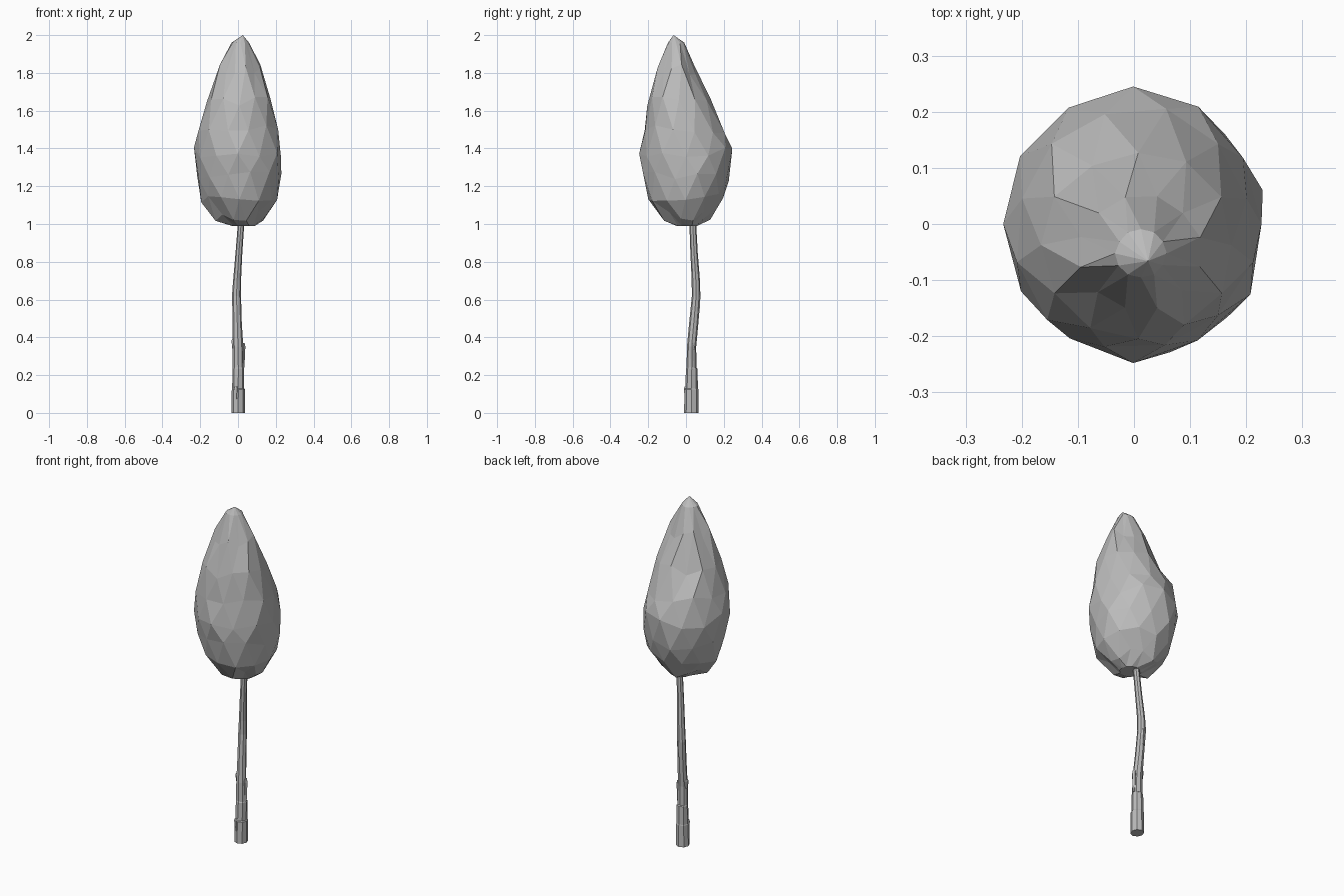
import bpy, bmesh, math, random
from mathutils import Vector

random.seed(4)
cube = bpy.data.objects.get("Cube")
if cube:
    bpy.data.objects.remove(cube, do_unlink=True)

grey = bpy.data.materials.new("plain grey")
grey.use_nodes = True
tone = (0.5, 0.5, 0.5, 1)
grey.diffuse_color = tone
grey.node_tree.nodes["Principled BSDF"].inputs["Base Color"].default_value = tone


def loft(name, rings, sides, stagger=0.0, jitter=0.0):
    """Join elliptical rings (z, left, right, front, back) into a closed solid."""
    bm = bmesh.new()
    loops = []
    for i, (z, x0, x1, y0, y1) in enumerate(rings):
        loop = []
        inner = 0 < i < len(rings) - 1
        for k in range(sides):
            a = math.tau * (k + stagger * i) / sides
            r = 1 + random.uniform(-jitter, jitter)
            lift = random.uniform(-jitter, jitter) if inner else 0
            loop.append(bm.verts.new(((x0 + x1) / 2 + (x1 - x0) / 2 * r * math.cos(a),
                                      (y0 + y1) / 2 + (y1 - y0) / 2 * r * math.sin(a),
                                      z + lift * 0.8)))
        loops.append(loop)
    for low, high in zip(loops, loops[1:]):
        for k in range(sides):
            n = (k + 1) % sides
            if stagger:
                bm.faces.new((low[k], low[n], high[k]))
                bm.faces.new((low[n], high[n], high[k]))
            else:
                bm.faces.new((low[k], low[n], high[n], high[k]))
    bm.faces.new(loops[0][::-1])
    bm.faces.new(loops[-1])
    bmesh.ops.recalc_face_normals(bm, faces=bm.faces)
    mesh = bpy.data.meshes.new(name)
    bm.to_mesh(mesh)
    bm.free()
    mesh.materials.append(grey)
    obj = bpy.data.objects.new(name, mesh)
    bpy.context.collection.objects.link(obj)
    return obj


# Faceted teardrop crown, leaning forward at its tip
crown = loft("crown", [
    (0.99, -0.03, 0.09, -0.05, 0.06),
    (1.04, -0.12, 0.14, -0.12, 0.13),
    (1.14, -0.19, 0.205, -0.20, 0.195),
    (1.25, -0.22, 0.23, -0.23, 0.228),
    (1.38, -0.235, 0.232, -0.243, 0.243),
    (1.50, -0.212, 0.215, -0.23, 0.21),
    (1.65, -0.16, 0.175, -0.205, 0.13),
    (1.82, -0.095, 0.12, -0.15, 0.05),
    (1.96, -0.033, 0.058, -0.095, -0.01),
], 12, stagger=0.5, jitter=0.035)

# Draw the top face up to an off-centre point
bm = bmesh.new()
bm.from_mesh(crown.data)
top = max(bm.faces, key=lambda f: f.calc_center_median().z)
tip = bmesh.ops.poke(bm, faces=[top])["verts"][0]
tip.co = Vector((0.025, -0.066, 2.0))
bm.to_mesh(crown.data)
bm.free()

# Bent trunk, with a small step where each length of bark ends
loft("trunk", [
    (0.0, -0.035, 0.037, -0.01, 0.066),
    (0.125, -0.033, 0.036, -0.008, 0.065),
    (0.13, -0.031, 0.032, -0.004, 0.063),
    (0.235, -0.029, 0.033, 0.0, 0.061),
    (0.24, -0.028, 0.031, 0.003, 0.055),
    (0.35, -0.028, 0.028, 0.005, 0.054),
    (0.48, -0.028, 0.02, 0.017, 0.066),
    (0.62, -0.032, 0.016, 0.031, 0.076),
    (0.70, -0.026, 0.016, 0.03, 0.074),
    (0.85, -0.013, 0.023, 0.023, 0.062),
    (1.0, -0.001, 0.033, 0.018, 0.054),
    (1.06, 0.003, 0.034, 0.02, 0.052),
], 8)

# Bark flakes: thin slivers standing off the trunk
for name, z, x, y, height in (("front_flake", 0.07, -0.01, 0.001, 0.07),
                              ("left_flake", 0.24, 0.026, 0.032, 0.13),
                              ("right_flake", 0.34, -0.024, 0.032, 0.05),
                              ("back_flake", 0.53, -0.005, 0.064, 0.1)):
    w = 0.013
    loft(name, [
        (z, x - w * 0.6, x + w * 0.6, y - w * 0.6, y + w * 0.6),
        (z + height * 0.85, x - w, x + w, y - w, y + w),
        (z + height, x - w * 0.7, x + w * 0.7, y - w * 0.7, y + w * 0.7),
    ], 5)
